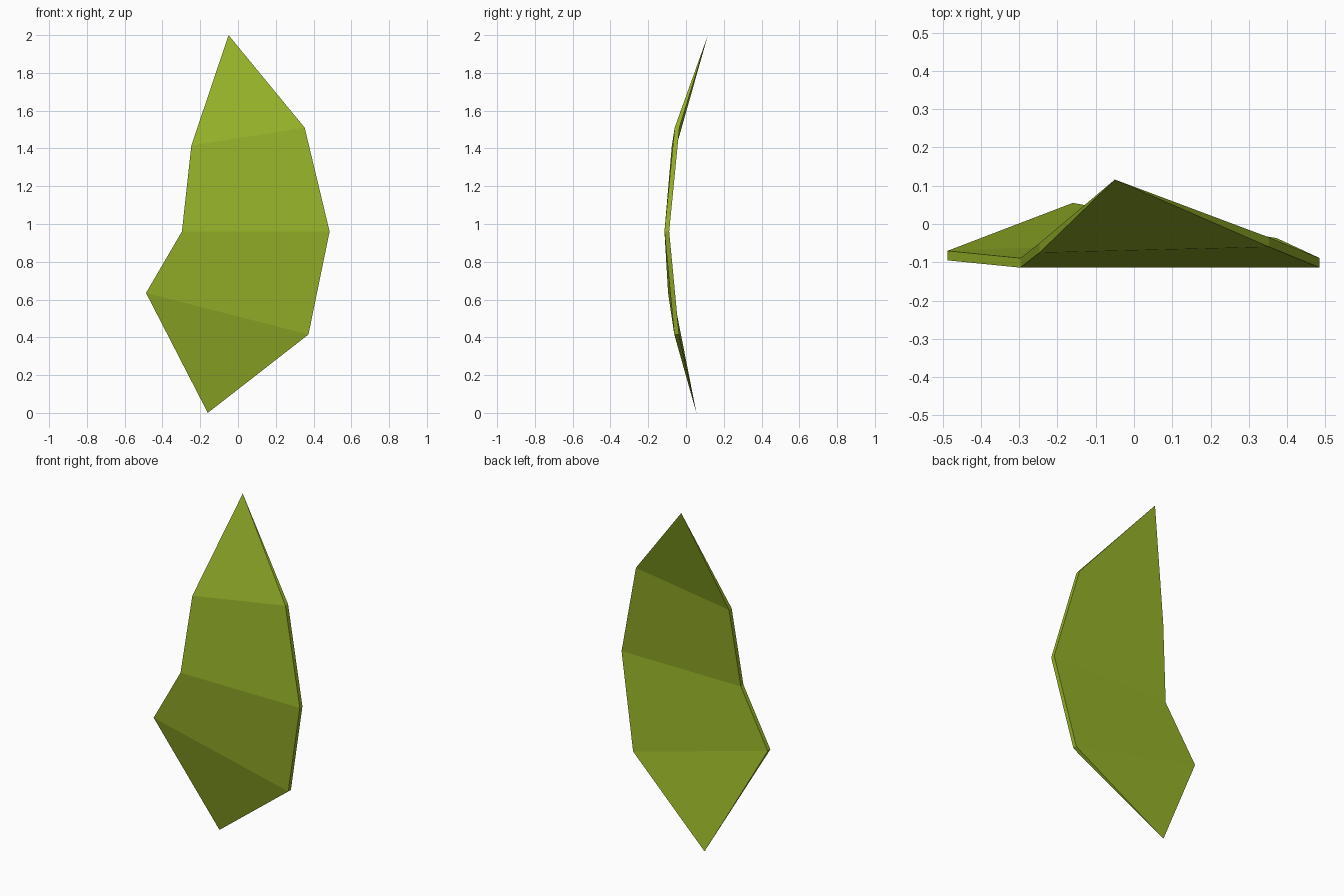
import bpy
import bmesh

cube = bpy.data.objects.get("Cube")
if cube:
    bpy.data.objects.remove(cube, do_unlink=True)

# Leaf colour
green = bpy.data.materials.new("leaf green")
green.use_nodes = True
colour = (0.30, 0.44, 0.022, 1)
green.diffuse_color = colour
green.node_tree.nodes["Principled BSDF"].inputs["Base Color"].default_value = colour

# Pointed ends, and the left and right ends of each fold, from base to tip
base, tip = (-0.16, 0.055, 0), (-0.05, 0.116, 2)
folds = [
    ((-0.487, -0.095, 0.635), (0.373, -0.062, 0.415)),
    ((-0.297, -0.114, 0.96), (0.485, -0.114, 0.96)),
    ((-0.247, -0.075, 1.415), (0.353, -0.06, 1.51)),
]
thickness = 0.025

bm = bmesh.new()
base_vert, tip_vert = bm.verts.new(base), bm.verts.new(tip)


def add_skin(offset):
    """One side of the blade; returns its folds as vertex pairs."""
    pairs = [[bm.verts.new((x, y + offset, z)) for x, y, z in fold] for fold in folds]
    bm.faces.new((base_vert, pairs[0][1], pairs[0][0]))
    for (a, b), (c, d) in zip(pairs, pairs[1:]):
        bm.faces.new((a, b, d, c))
    bm.faces.new((*pairs[-1], tip_vert))
    return pairs


front, back = add_skin(0), add_skin(thickness)

# Thin rim joining both skins, closing to a point at each end
for side in (0, 1):
    f = [pair[side] for pair in front]
    b = [pair[side] for pair in back]
    bm.faces.new((base_vert, f[0], b[0]))
    for i in range(len(f) - 1):
        bm.faces.new((f[i], f[i + 1], b[i + 1], b[i]))
    bm.faces.new((f[-1], tip_vert, b[-1]))

bmesh.ops.recalc_face_normals(bm, faces=bm.faces)
mesh = bpy.data.meshes.new("leaf_blade")
bm.to_mesh(mesh)
bm.free()
mesh.materials.append(green)
leaf = bpy.data.objects.new("leaf_blade", mesh)
bpy.context.collection.objects.link(leaf)
